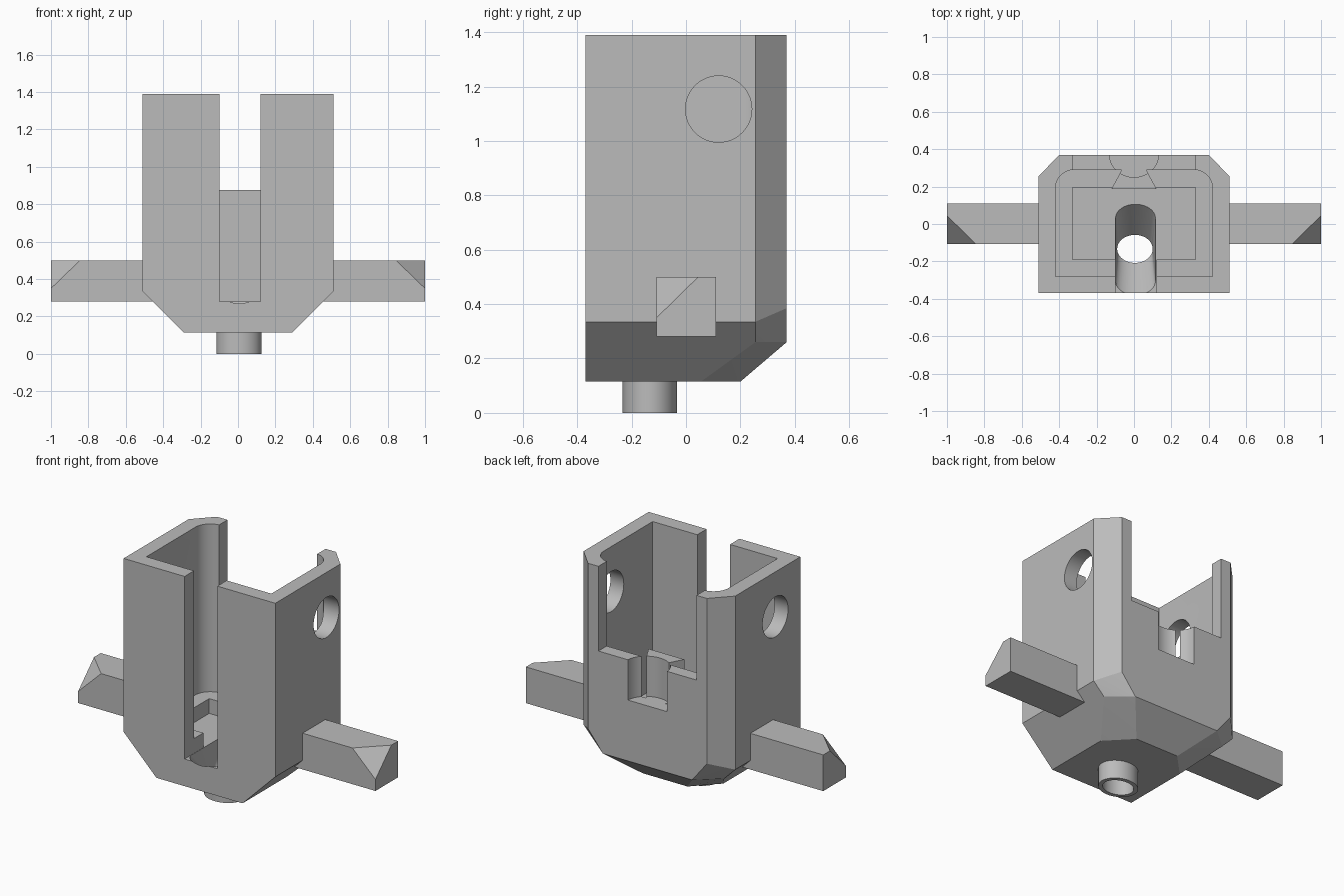
import bpy
import bmesh
from math import sin, cos, pi, radians

cube = bpy.data.objects.get("Cube")
if cube:
    bpy.data.objects.remove(cube, do_unlink=True)

grey = bpy.data.materials.new("plain_grey")
grey.use_nodes = True
colour = (0.5, 0.5, 0.5, 1)
grey.diffuse_color = colour
grey.node_tree.nodes["Principled BSDF"].inputs["Base Color"].default_value = colour


def hull(name, points):
    """Convex solid around the points, with flat areas merged."""
    bm = bmesh.new()
    for p in points:
        bm.verts.new(p)
    bmesh.ops.convex_hull(bm, input=bm.verts[:])
    bmesh.ops.delete(bm, geom=[v for v in bm.verts if not v.link_faces], context='VERTS')
    bmesh.ops.dissolve_limit(bm, angle_limit=radians(0.5), verts=bm.verts[:], edges=bm.edges[:])
    bmesh.ops.recalc_face_normals(bm, faces=bm.faces[:])
    mesh = bpy.data.meshes.new(name)
    bm.to_mesh(mesh)
    bm.free()
    mesh.materials.append(grey)
    obj = bpy.data.objects.new(name, mesh)
    bpy.context.collection.objects.link(obj)
    return obj


def box(name, x, y, z):
    return hull(name, [(a, b, c) for a in x for b in y for c in z])


def ellipse(cx, cy, rx, ry, n=48):
    return [(cx + rx * cos(2 * pi * i / n), cy + ry * sin(2 * pi * i / n)) for i in range(n)]


def column(name, profile, z0, z1):
    return hull(name, [(x, y, z) for x, y in profile for z in (z0, z1)])


def mirrored(points):
    return [(s * x, y, z) for s in (1, -1) for x, y, z in points]


def combine(target, tool, operation):
    """Apply a boolean and remove the tool."""
    mod = target.modifiers.new(tool.name, 'BOOLEAN')
    mod.object = tool
    mod.operation = operation
    mod.solver = 'EXACT'
    deps = bpy.context.evaluated_depsgraph_get()
    mesh = bpy.data.meshes.new_from_object(target.evaluated_get(deps))
    target.modifiers.clear()
    target.data = mesh
    bpy.data.objects.remove(tool, do_unlink=True)


# Outer shell with bevelled rear corners and tapered base
housing = hull("housing", mirrored([
    (.29, -.37, .115), (.29, .055, .115), (.15, .2, .115),
    (.51, -.37, .335), (.51, .255, .335), (.435, .255, .26),
    (.40, .37, .385), (.3, .37, .26),
    (.51, -.37, 1.39), (.51, .255, 1.39), (.40, .37, 1.39)]))

# Main cavity with rounded rear corners, and the lower well
cavity = [(-.42, -.28), (.42, -.28)]
for s in (1, -1):
    cavity += ellipse(s * .32, .19, .1, .1)
combine(housing, column("cavity", cavity, .37, 1.6), 'DIFFERENCE')
combine(housing, box("well", (-.33, .33), (-.19, .195), (.28, .6)), 'DIFFERENCE')

# Flared boss inside the rear wall
boss = [(-.06, .30), (.06, .30), (.12, .188), (-.12, .188)]
combine(housing, column("rear_boss", boss, .3, 1.0), 'UNION')

# Guide tube under the base
combine(housing, column("guide_tube", ellipse(.005, -.133, .12, .1), 0, .14), 'UNION')

# Side arms with one clipped corner at each tip
for s, name in ((1, "left_arm"), (-1, "right_arm")):
    arm = [(.44, y, z) for y in (-.108, .11) for z in (.28, .5)]
    arm += [(1, .11, .28), (1, .11, .5), (1, -.108, .28),
            (.845, -.108, .5), (1, .045, .5), (1, -.108, .35)]
    combine(housing, hull(name, [(s * x, y, z) for x, y, z in arm]), 'UNION')

# Front slot and rear notch
combine(housing, box("front_slot", (-.1, .12), (-.5, -.15), (.28, 1.6)), 'DIFFERENCE')
combine(housing, box("rear_notch", (-.33, .33), (.1, .5), (.875, 1.6)), 'DIFFERENCE')

# Half-round pocket in the rear wall
combine(housing, column("rear_pocket", ellipse(0, .375, .132, .125), .63, 1.2), 'DIFFERENCE')

# Funnel from the well down into the tube bore
funnel = [(x, y, .1) for x, y in ellipse(.005, -.133, .095, .075)]
for y0 in (.035, -.31):
    funnel += [(x, y, .285) for x, y in ellipse(.008, y0, .107, .075)]
combine(housing, hull("funnel", funnel), 'DIFFERENCE')
combine(housing, column("bore", ellipse(.005, -.133, .095, .075), -.1, .16), 'DIFFERENCE')

# Staggered round holes, one in each side wall
for s, y0 in ((1, .12), (-1, -.13)):
    ring = ellipse(y0, 1.117, .122, .122)
    hole = hull("side_hole", [(s * x, y, z) for x in (.35, .6) for y, z in ring])
    combine(housing, hole, 'DIFFERENCE')

# Smooth the round surfaces, keep the edges sharp
bpy.ops.object.select_all(action='DESELECT')
housing.select_set(True)
bpy.context.view_layer.objects.active = housing
bpy.ops.object.shade_smooth_by_angle(angle=radians(20))
